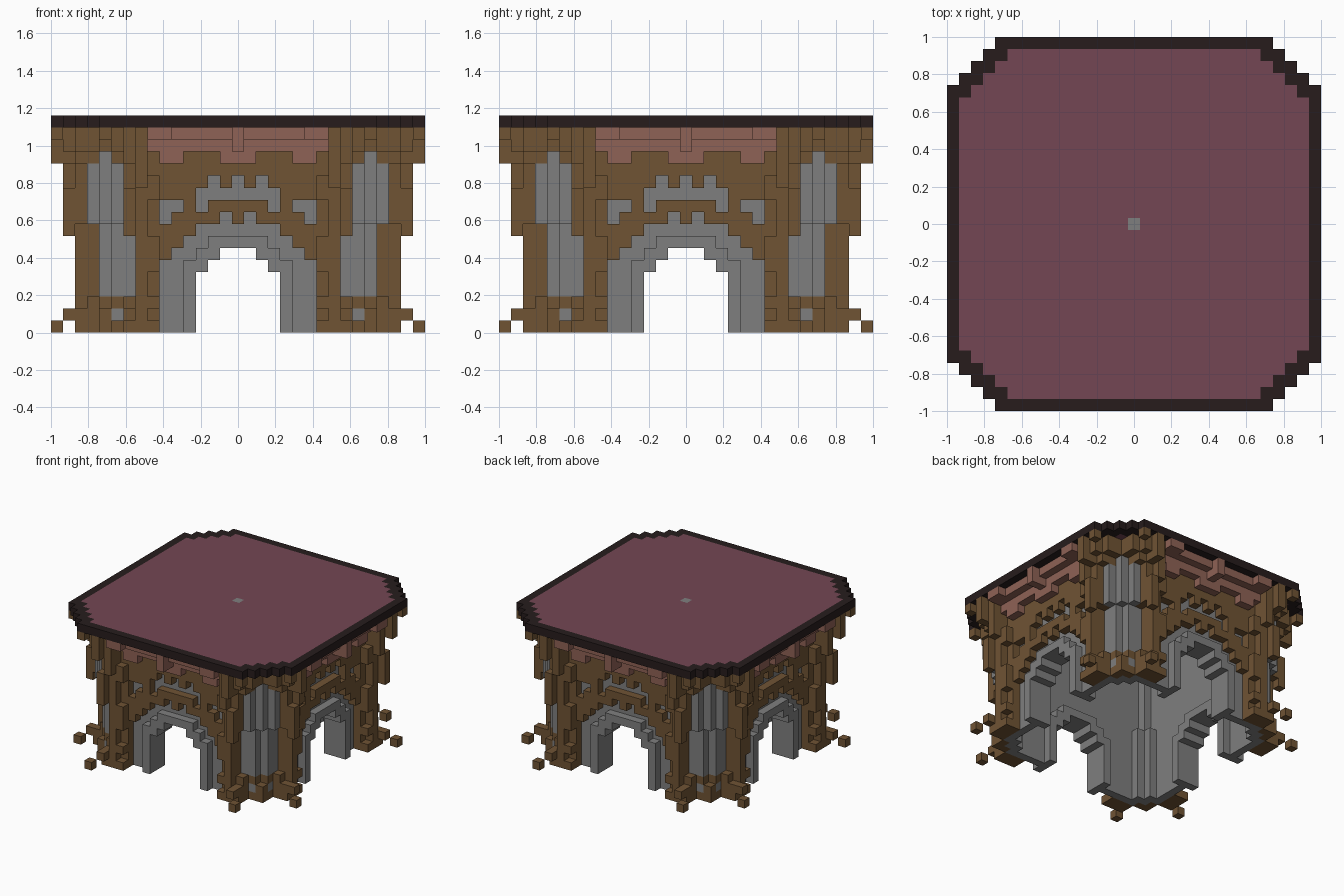
import bpy
import bmesh
from mathutils import Vector

cube = bpy.data.objects.get("Cube")
if cube:
    bpy.data.objects.remove(cube, do_unlink=True)

U = 2 / 31        # block size
TOP = 17          # layer of the roof slab
cells = {}        # block position -> part name

COLOURS = {
    "dark_trim": (0.020, 0.012, 0.012),
    "plum_roof": (0.172, 0.062, 0.088),
    "grey_stone": (0.212, 0.212, 0.212),
    "brown_timber": (0.160, 0.087, 0.034),
    "rose_brick": (0.275, 0.122, 0.092),
}
PARTS = {
    "roof_rim": "dark_trim",
    "roof_slab": "plum_roof",
    "roof_centre": "grey_stone",
    "stone_shell": "grey_stone",
    "stone_arches": "grey_stone",
    "timber_walls": "brown_timber",
    "timber_ribs": "brown_timber",
    "brick_frieze": "rose_brick",
}


def spots(a, b):
    """The eight matching places around the building: a outward, b sideways."""
    return {(s * p, t * q) for p, q in ((a, b), (b, a)) for s in (1, -1) for t in (1, -1)}


def put(part, a, b, k0, k1=None):
    for k in range(k0, (k0 if k1 is None else k1) + 1):
        for i, j in spots(a, b):
            cells[i, j, k] = part


def cut(a, b, k):
    for i, j in spots(a, b):
        cells.pop((i, j, k), None)


def outline(k, grow):
    """Half width of the stepped arch outline, grown outward by some blocks."""
    return -1 if k >= 7 + grow else min(3 + grow, 7 + 2 * grow - k)


# Octagonal hollow shell, timber outside and stone inside
for k in range(TOP):
    reach = 21 if k < 9 else 22
    side = 8 if k < 9 else 9
    for a in range(13):
        for b in range(a + 1):
            inside = a < 11 and a + b < reach - 2
            if a + b > reach or inside or (a == 12 and b > side and k < 9):
                continue
            corner = a + b >= reach - 1 and a > 9 and (k > 14 or (k == 14 and b < 11))
            wood = (a == 12 and b <= side) or corner
            put("timber_walls" if wood else "stone_shell", a, b, k)

# Arches: open passage, projecting inner ring, recessed outer ring
for k in range(9):
    for b in range(7):
        if b <= outline(k, 0):
            for a in range(b, 13):
                cut(a, b, k)
        elif b <= outline(k, 1):
            for a in range(10, 13):
                put("stone_arches", a, b, k)
        elif b <= 11 - k:
            cut(12, b, k)
            put("stone_arches", 11, b, k)

# Recessed stone openings above each arch
for b, k in ((1, 9), (6, 9), (6, 10), (5, 10), (3, 10), (0, 11), (1, 11),
             (2, 11), (3, 11), (0, 12), (2, 12)):
    cut(12, b, k)
    put("stone_arches", 11, b, k)

# Stepped brick frieze under the roof
for b in range(8):
    put("brick_frieze", 13, b, 15, 16)
    put("brick_frieze", 14, b, 16)
    if b in (6, 7):
        put("brick_frieze", 15, b, 16)
    if b in (0, 1, 5, 6):
        put("brick_frieze", 13, b, 14)
put("brick_frieze", 14, 0, 15)
put("brick_frieze", 15, 0, 15, 16)

# Leaning ribs and corbels beside the corner niches: outward, sideways, layers
for rib in ((13, 8, 2, 16), (14, 8, 12, 16), (13, 9, 9, 16), (14, 9, 8, 11),
            (14, 9, 14, 16), (15, 9, 14, 16), (13, 7, 5, 7), (13, 7, 11, 12),
            (13, 10, 14, 16), (14, 10, 15, 16), (12, 11, 15, 16),
            (13, 11, 15, 16), (15, 11, 16)):
    put("timber_ribs", *rib)

# Timber plinth and feet around the corners
for rib in ((12, 9, 0, 2), (11, 10, 0), (11, 10, 2), (11, 11, 0, 1), (13, 8, 0, 1),
            (13, 9, 0, 1), (13, 7, 0), (14, 9, 1), (15, 10, 0), (13, 7, 2)):
    put("timber_ribs", *rib)

# Roof slab with rim and centre stone
for a in range(16):
    for b in range(a + 1):
        if a + b <= 26:
            put("roof_slab" if a < 15 and a + b <= 24 else "roof_rim", a, b, TOP)
put("roof_centre", 0, 0, TOP)

# Materials
materials = {}
for name, rgb in COLOURS.items():
    mat = bpy.data.materials.new(name)
    mat.use_nodes = True
    mat.diffuse_color = (*rgb, 1)
    bsdf = next(n for n in mat.node_tree.nodes if n.type == "BSDF_PRINCIPLED")
    bsdf.inputs["Base Color"].default_value = (*rgb, 1)
    bsdf.inputs["Roughness"].default_value = 0.9
    materials[name] = mat


def build(part):
    """Make one object from the exposed faces of a part's blocks."""
    bm = bmesh.new()
    for pos, owner in cells.items():
        if owner != part:
            continue
        centre = Vector(pos) + Vector((0, 0, 0.5))
        for axis in range(3):
            for sign in (1, -1):
                n = Vector((0, 0, 0))
                n[axis] = sign
                if tuple(int(c) for c in Vector(pos) + n) in cells:
                    continue
                u = Vector((0, 0, 0))
                u[(axis + 1) % 3] = 0.5
                v = n.cross(u)
                mid = centre + n / 2
                bm.faces.new([bm.verts.new((mid + d) * U)
                              for d in (-u - v, u - v, u + v, v - u)])
    bmesh.ops.remove_doubles(bm, verts=bm.verts, dist=U / 100)
    mesh = bpy.data.meshes.new(part)
    bm.to_mesh(mesh)
    bm.free()
    mesh.materials.append(materials[PARTS[part]])
    bpy.context.collection.objects.link(bpy.data.objects.new(part, mesh))


for part in PARTS:
    build(part)
